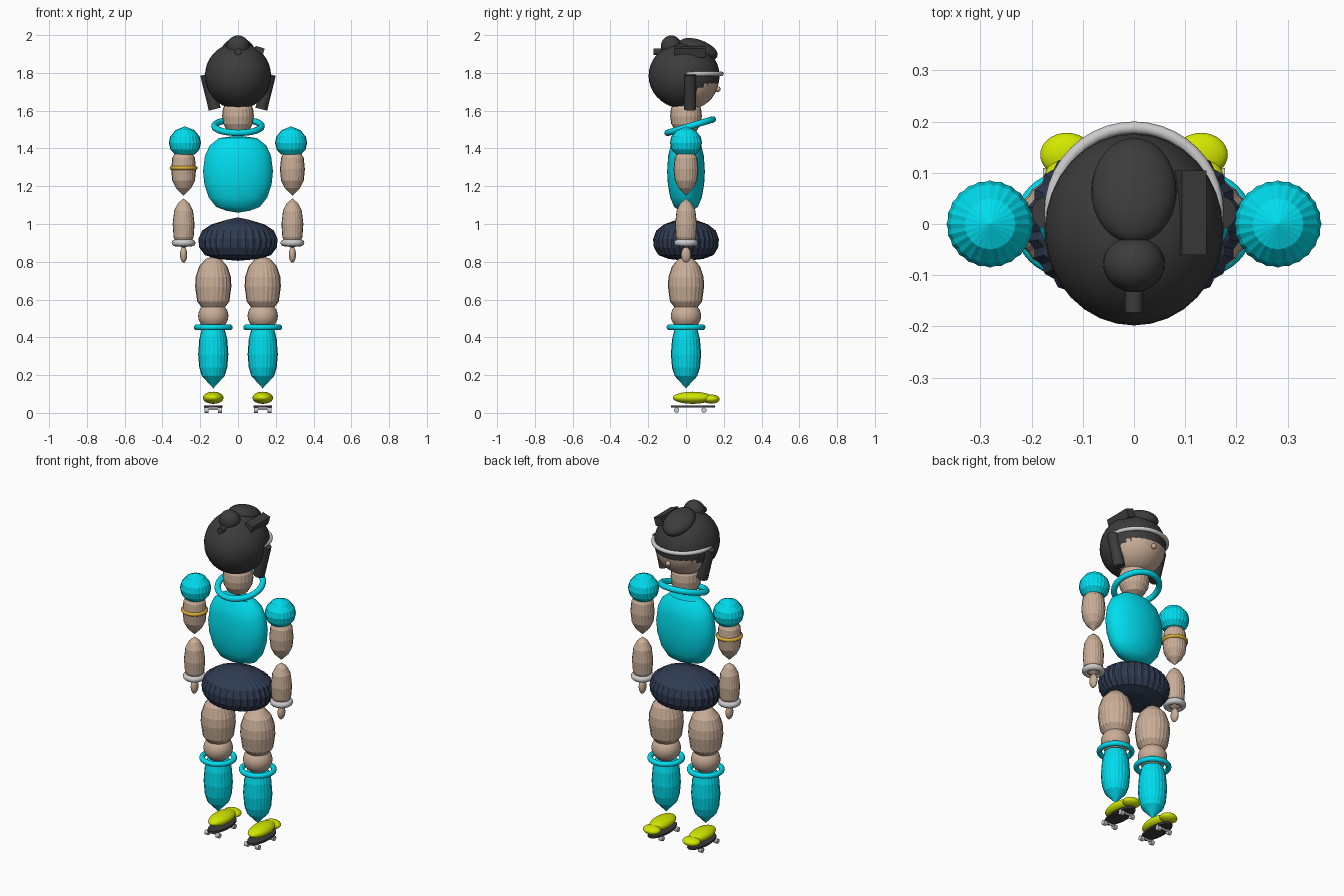
import bpy, bmesh, math
from mathutils import Matrix

if "Cube" in bpy.data.objects:
    bpy.data.objects.remove(bpy.data.objects["Cube"])


def material(name, rgb):
    m = bpy.data.materials.new(name)
    m.diffuse_color = (*rgb, 1)
    m.use_nodes = True
    m.node_tree.nodes["Principled BSDF"].inputs["Base Color"].default_value = m.diffuse_color
    return m


CYAN = material("cyan", (0.0, 0.72, 0.85))
SKIN = material("skin", (0.58, 0.42, 0.31))
HAIR = material("hair", (0.045, 0.045, 0.045))
NAVY = material("navy", (0.03, 0.045, 0.085))
LIME = material("lime", (0.65, 0.8, 0.0))
GOLD = material("gold", (0.7, 0.42, 0.04))


def finish(ob, name, mat, smooth=True):
    ob.name = name
    if mat:
        ob.data.materials.append(mat)
    if smooth:
        bpy.ops.object.select_all(action='DESELECT')
        ob.select_set(True)
        bpy.context.view_layer.objects.active = ob
        bpy.ops.object.shade_smooth_by_angle(angle=math.radians(35))
    return ob


def ball(name, loc, scale, mat, rot=(0, 0, 0), seg=32, rings=18):
    bpy.ops.mesh.primitive_uv_sphere_add(segments=seg, ring_count=rings, radius=1,
                                         location=loc, rotation=rot)
    bpy.context.object.scale = scale
    return finish(bpy.context.object, name, mat)


def ring(name, loc, major, minor, mat, rot=(0, 0, 0)):
    bpy.ops.mesh.primitive_torus_add(major_segments=40, minor_segments=12, major_radius=major,
                                     minor_radius=minor, location=loc, rotation=rot)
    return finish(bpy.context.object, name, mat)


def rod(name, loc, r, depth, mat, rot=(0, 0, 0), scale=(1, 1, 1)):
    bpy.ops.mesh.primitive_cylinder_add(vertices=24, radius=r, depth=depth,
                                        location=loc, rotation=rot)
    bpy.context.object.scale = scale
    return finish(bpy.context.object, name, mat)


def turned(name, x, profile, mat, ripple=0.0, sy=1.0, seg=48, smooth=False):
    """Closed body from (radius, z) points, top to bottom; ripple gives fine pleats."""
    bm = bmesh.new()
    loops = []
    for r, z in profile:
        if r == 0:
            loops.append([bm.verts.new((0, 0, z))])
            continue
        row = []
        for i in range(seg):
            a = 2 * math.pi * i / seg
            k = r * (1 - ripple * (i % 2))
            row.append(bm.verts.new((k * math.cos(a), k * math.sin(a) * sy, z)))
        loops.append(row)
    for a, b in zip(loops, loops[1:]):
        for i in range(seg):
            j = (i + 1) % seg
            vs = [a[i % len(a)], b[i % len(b)], b[j % len(b)], a[j % len(a)]]
            bm.faces.new(list(dict.fromkeys(vs)))
    bmesh.ops.recalc_face_normals(bm, faces=bm.faces)
    me = bpy.data.meshes.new(name)
    bm.to_mesh(me)
    bm.free()
    ob = bpy.data.objects.new(name, me)
    bpy.context.collection.objects.link(ob)
    ob.location.x = x
    return finish(ob, name, mat, smooth)


# head, face at +y
ball("face", (0, 0.01, 1.77), (0.164, 0.164, 0.164), SKIN)
ball("nose", (0, 0.168, 1.714), (0.015, 0.015, 0.015), SKIN, seg=16, rings=10)
ball("hair", (0, -0.01, 1.785), (0.175, 0.188, 0.175), HAIR)
ball("hair_puff", (0, 0.065, 1.925), (0.083, 0.108, 0.05), HAIR, rot=(-0.35, 0, 0))
ball("bun", (0, -0.078, 1.94), (0.06, 0.055, 0.058), HAIR)
rod("bun_pin", (0, -0.15, 1.912), 0.018, 0.045, HAIR, rot=(math.pi / 2, 0, 0))
bpy.ops.mesh.primitive_cube_add(size=1, location=(0.11, 0.022, 1.912), rotation=(0, 0.3, 0))
bpy.context.object.scale = (0.05, 0.165, 0.05)
finish(bpy.context.object, "hair_side_block", HAIR, False)
ring("headband", (0, 0.025, 1.795), 0.163, 0.012, None)

# neck and torso
turned("neck", 0, [(0, 1.67), (0.06, 1.65), (0.08, 1.61), (0.084, 1.57), (0.078, 1.53),
                   (0.055, 1.49), (0, 1.46)], SKIN, 0.02)
ring("collar", (0, 0.022, 1.518), 0.125, 0.017, CYAN, rot=(0.29, 0, 0))
turned("torso", 0, [(0, 1.468), (0.1, 1.455), (0.15, 1.415), (0.175, 1.36), (0.185, 1.28),
                    (0.178, 1.21), (0.155, 1.14), (0.115, 1.09), (0.06, 1.07), (0, 1.06)],
       CYAN, sy=0.54, smooth=True)
turned("skirt", 0, [(0, 1.035), (0.06, 1.022), (0.14, 0.998), (0.19, 0.965), (0.21, 0.92),
                    (0.205, 0.875), (0.175, 0.835), (0.11, 0.815), (0, 0.805)],
       NAVY, 0.035, sy=0.83, seg=64)

# paired parts
for s, side in ((-1, "left"), (1, "right")):
    rod(f"side_lock_{side}", (s * 0.146, 0.022, 1.70), 0.032, 0.19, HAIR, rot=(0, s * 0.24, 0))
    ax = s * 0.288
    turned(f"shoulder_puff_{side}", s * 0.281, [
        (0, 1.517), (0.05, 1.497), (0.078, 1.462), (0.085, 1.43), (0.077, 1.395),
        (0.055, 1.37), (0, 1.355)], CYAN, 0.03)
    turned(f"upper_arm_{side}", ax, [
        (0, 1.40), (0.04, 1.385), (0.06, 1.35), (0.066, 1.29), (0.06, 1.23),
        (0.04, 1.19), (0, 1.15)], SKIN, 0.025)
    turned(f"forearm_{side}", ax, [
        (0, 1.135), (0.03, 1.11), (0.05, 1.07), (0.058, 1.0), (0.053, 0.93),
        (0.035, 0.89), (0, 0.87)], SKIN, 0.025)
    ring(f"wristband_{side}", (ax, 0, 0.9), 0.045, 0.018, None)
    ball(f"hand_{side}", (ax, 0, 0.837), (0.019, 0.026, 0.042), SKIN, seg=20, rings=10)

    lx = s * 0.131
    turned(f"thigh_{side}", lx, [
        (0, 0.83), (0.04, 0.815), (0.075, 0.775), (0.093, 0.72), (0.096, 0.67),
        (0.085, 0.59), (0.055, 0.55), (0, 0.53)], SKIN, 0.025)
    ball(f"knee_{side}", (lx, 0, 0.513), (0.08, 0.08, 0.075), SKIN)
    ring(f"sock_cuff_{side}", (lx, 0, 0.453), 0.088, 0.015, CYAN)
    turned(f"calf_{side}", lx, [
        (0, 0.47), (0.06, 0.445), (0.074, 0.39), (0.08, 0.31), (0.074, 0.24),
        (0.06, 0.195), (0, 0.13)], CYAN, 0.025)

    # shoe on a wheeled plate
    ball(f"shoe_{side}", (lx, 0.035, 0.08), (0.054, 0.105, 0.032), LIME)
    ball(f"shoe_toe_{side}", (lx, 0.135, 0.073), (0.052, 0.043, 0.024), LIME)
    rod(f"skate_plate_{side}", (lx, 0.037, 0.034), 1, 0.012, HAIR, scale=(0.05, 0.117, 1))
    for n, y in enumerate((-0.05, 0.095)):
        rod(f"axle_{side}_{n}", (lx, y, 0.02), 0.006, 0.08, None, rot=(0, math.pi / 2, 0))
        for k in (-1, 1):
            rod(f"wheel_{side}_{n}_{'outer' if k == s else 'inner'}",
                (lx + k * 0.036, y, 0.014), 0.014, 0.022, None, rot=(0, math.pi / 2, 0))

# band on one arm
ring("armband", (-0.288, 0, 1.297), 0.063, 0.011, GOLD)
